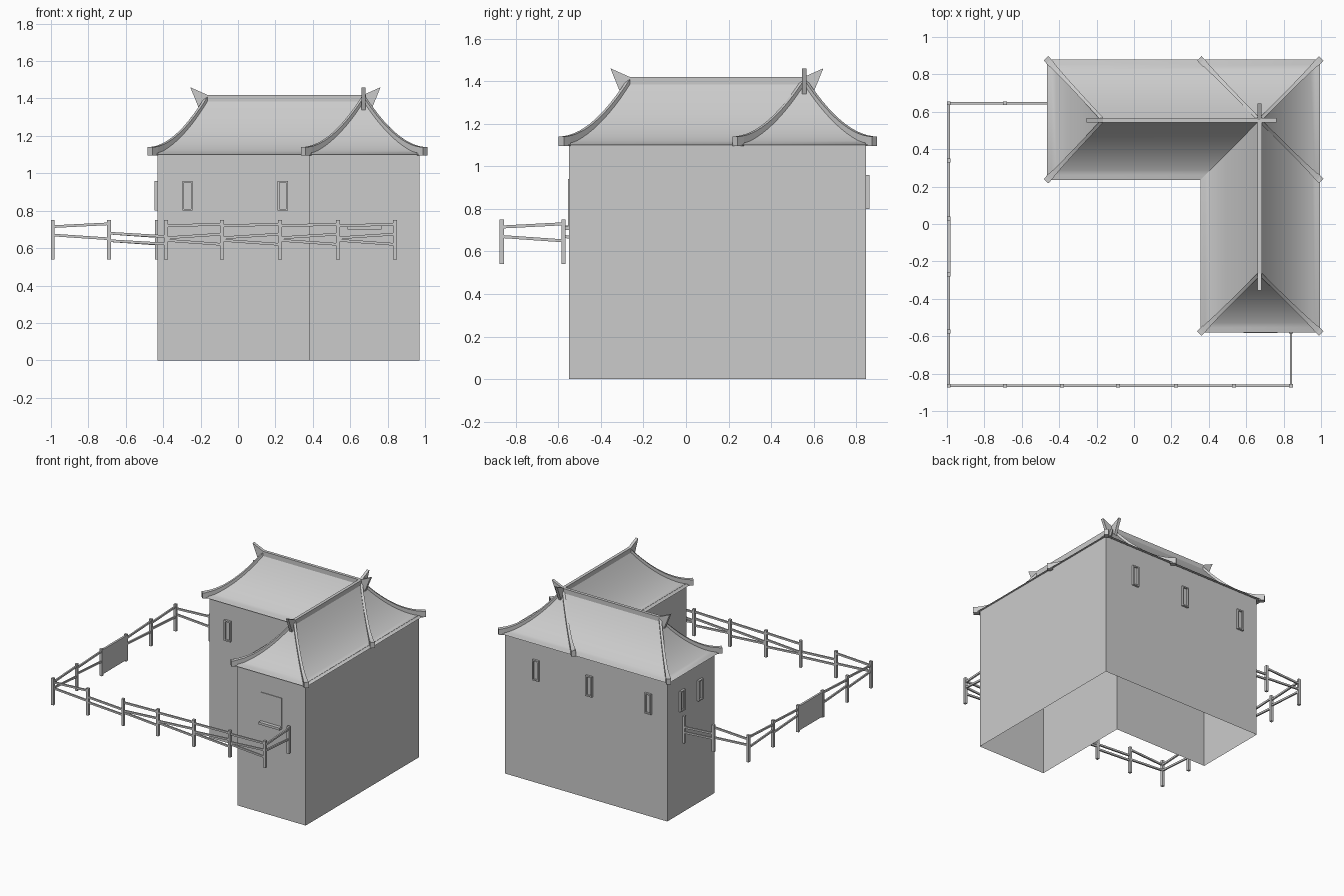
import bpy, bmesh, math
from mathutils import Vector

if "Cube" in bpy.data.objects:
    bpy.data.objects.remove(bpy.data.objects["Cube"])


def make(name, verts, faces, smooth=False):
    me = bpy.data.meshes.new(name)
    me.from_pydata([tuple(v) for v in verts], [], faces)
    bm = bmesh.new()
    bm.from_mesh(me)
    bmesh.ops.recalc_face_normals(bm, faces=bm.faces)
    bm.to_mesh(me)
    bm.free()
    ob = bpy.data.objects.new(name, me)
    bpy.context.collection.objects.link(ob)
    if smooth:
        bpy.ops.object.select_all(action='DESELECT')
        bpy.context.view_layer.objects.active = ob
        ob.select_set(True)
        bpy.ops.object.shade_smooth_by_angle(angle=math.radians(30))
    return ob


def bar(name, a, b, w, up_lo, up_hi, ext=0.0):
    # rectangular beam from a to b; height limits are relative to the end points
    a, b = Vector(a), Vector(b)
    d = Vector((b.x - a.x, b.y - a.y, 0)).normalized()
    n = Vector((-d.y, d.x, 0)) * w / 2
    a, b = a - d * ext, b + d * ext
    vs = []
    for p in (a, b):
        for s, h in ((-1, up_lo), (1, up_lo), (1, up_hi), (-1, up_hi)):
            vs.append(p + n * s + Vector((0, 0, h)))
    fs = [(0, 1, 2, 3), (4, 5, 6, 7)] + [(i, (i + 1) % 4, 4 + (i + 1) % 4, 4 + i) for i in range(4)]
    return make(name, vs, fs)


# L-shaped walls, open underneath
outline = [(-.43, .265), (.38, .265), (.38, -.55), (.97, -.55), (.97, .845), (-.43, .845)]
wall_v = [(x, y, z) for z in (0, 1.11) for x, y in outline]
make("walls", wall_v, [(i, (i + 1) % 6, 6 + (i + 1) % 6, 6 + i) for i in range(6)])


def slope_z(t):
    return 1.10 + .295 * (.3 * t + .7 * t * t)


def hip_ridge(name, corner, top):
    # curved hip beam that flares and lifts towards the eave
    c, p = Vector((*corner, 0)), Vector((*top, 0))
    d = (p - c).normalized()
    n = Vector((-d.y, d.x, 0))
    vs, fs, N = [], [], 12
    for i in range(N + 1):
        t = .03 + .97 * i / N
        q = c.lerp(p, t)
        w = .009 + .008 * (1 - t) ** 4
        z = slope_z(t) + .018 * (1 - t) ** 4
        for s, h in ((-1, -.012), (1, -.012), (1, .022), (-1, .022)):
            vs.append(q + n * w * s + Vector((0, 0, z + h)))
        if i:
            k = 4 * i
            fs += [(k - 4 + j, k - 4 + (j + 1) % 4, k + (j + 1) % 4, k + j) for j in range(4)]
    fs += [(0, 1, 2, 3), tuple(range(4 * N, 4 * N + 4))]
    make(name, vs, fs, True)
    # corner ornament
    bar(name + "_end", c - d * .008, c + d * .035, .034, 1.095, 1.14)


def horn(name, end, direction):
    # pointed ridge finial
    e, d = Vector((*end, 0)), Vector((*direction, 0))
    n = Vector((-d.y, d.x, 0)) * .011
    prof = [(-.02, 1.42), (0, 1.42), (.09, 1.46), (.035, 1.325), (-.02, 1.36)]
    vs = [e + n * s + d * u + Vector((0, 0, z)) for s in (-1, 1) for u, z in prof]
    fs = [(0, 1, 2, 3, 4), (5, 6, 7, 8, 9)]
    fs += [(i, (i + 1) % 5, 5 + (i + 1) % 5, 5 + i) for i in range(5)]
    make(name, vs, fs)


def roof(name, x0, x1, y0, y1, r0, r1):
    # concave hipped roof between an eave rectangle and a ridge line
    corners = [(x0, y0), (x1, y0), (x1, y1), (x0, y1)]
    tops = [r0, r1, r1, r0] if r0[1] == r1[1] else [r0, r0, r1, r1]
    vs, fs, N = [], [], 12
    for i in range(N + 1):
        t = i / N
        for c, p in zip(corners, tops):
            q = Vector(c).lerp(Vector(p), t * .985)
            vs.append((q.x, q.y, slope_z(t)))
        if i:
            k = 4 * i
            fs += [(k - 4 + j, k - 4 + (j + 1) % 4, k + (j + 1) % 4, k + j) for j in range(4)]
    fs.append(tuple(range(4 * N, 4 * N + 4)))
    make(name, vs, fs, True)
    for i, (c, p) in enumerate(zip(corners, tops)):
        hip_ridge(f"{name}_hip_{i}", c, p)
    bar(name + "_ridge", (*r0, 0), (*r1, 0), .024, 1.375, 1.42)
    d = (Vector(r1) - Vector(r0)).normalized()
    horn(name + "_horn_a", r0, -d)
    horn(name + "_horn_b", r1, d)


roof("back_roof", -.465, .995, .235, .88, (-.165, .555), (.672, .555))
roof("side_roof", .355, .995, -.58, .88, (.672, -.265), (.672, .555))


def window(name, x, y, out):
    # slim framed window: out is the outward wall direction
    d = Vector((*out, 0))
    s = Vector((-d.y, d.x, 0))
    c = Vector((x, y, 0))
    f = c + d * .007
    for k in (-1, 1):
        q = f + s * k * .0225
        bar(name + "_jamb", q - s * .005, q + s * .005, .018, .80, .96)
    for z in (.80, .95):
        bar(name + "_rail", f - s * .0275, f + s * .0275, .018, z, z + .01)
    bar(name + "_pane", c - s * .02, c + s * .02, .008, .81, .95)


for i, x in enumerate((-.27, .24)):
    window(f"front_window_{i}", x, .265, (0, -1))
for i, x in enumerate((-.27, .24, .70)):
    window(f"back_window_{i}", x, .845, (0, 1))
for i, y in enumerate((.45, .67)):
    window(f"left_window_{i}", -.43, y, (-1, 0))

# larger shuttered opening with sill on the side wing's front
bar("wing_shutter", (.588, -.55, 0), (.764, -.55, 0), .01, .71, .94)
bar("wing_sill", (.586, -.56, 0), (.766, -.56, 0), .045, .70, .718)

# fence: posts and slightly crooked rails
front = [(x, -.865) for x in (-.99, -.69, -.385, -.085, .225, .535, .84)]
left = [(-.99, y) for y in (-.865, -.575, -.27, .03, .34, .645)]
back = [(-.99, .645), (-.69, .645), (-.435, .645)]
right = [(.84, -.865), (.84, -.575)]
HIGH = [(.715, .73), (.67, .65)]
LOW = [(.68, .662), (.64, .622)]
TRIPLE = [(.72, .727), (.655, .675), (.642, .62)]
plans = {
    "front": (front, [HIGH, LOW, TRIPLE, TRIPLE, TRIPLE, TRIPLE]),
    "left": (left, [HIGH, HIGH, None, HIGH, HIGH]),
    "back": (back, [HIGH, LOW]),
    "right": (right, [HIGH]),
}
seen = set()
for side, (pts, spans) in plans.items():
    for x, y in pts:
        if (x, y) not in seen:
            seen.add((x, y))
            bar("fence_post", (x - .01, y, 0), (x + .01, y, 0), .02, .54, .75)
    for i, rails in enumerate(spans):
        for za, zb in rails or []:
            bar(side + "_rail", (*pts[i], za), (*pts[i + 1], zb), .012, -.007, .007)

# solid gate panel in the left fence
bar("gate_panel", (-.99, -.27, 0), (-.99, .03, 0), .016, .55, .74)
